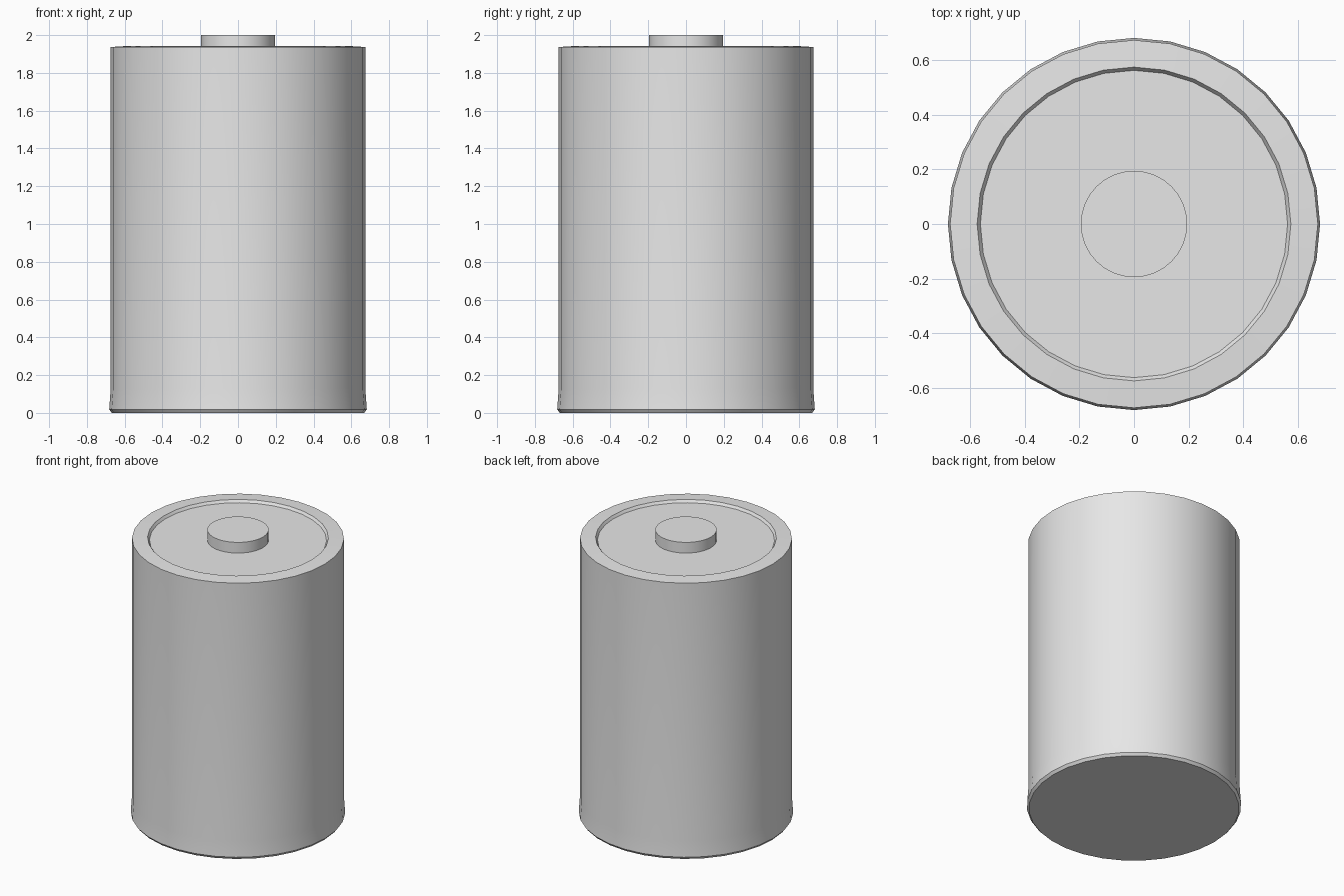
import bpy, bmesh, math

cube = bpy.data.objects.get("Cube")
if cube:
    bpy.data.objects.remove(cube, do_unlink=True)

SEGMENTS = 32

metal = bpy.data.materials.new("light_grey")
metal.use_nodes = True
GREY = (0.8, 0.8, 0.8, 1)
metal.diffuse_color = GREY
metal.node_tree.nodes["Principled BSDF"].inputs["Base Color"].default_value = GREY


def lathe(name, profile):
    """Turn (radius, height) points around z, capping both ends."""
    bm = bmesh.new()
    rings = []
    for r, z in profile:
        rings.append([bm.verts.new((r * math.cos(a), r * math.sin(a), z))
                      for a in (math.tau * i / SEGMENTS for i in range(SEGMENTS))])
    for low, high in zip(rings, rings[1:]):
        for i in range(SEGMENTS):
            j = (i + 1) % SEGMENTS
            bm.faces.new((low[i], low[j], high[j], high[i]))
    bm.faces.new(rings[0][::-1])
    bm.faces.new(rings[-1])
    mesh = bpy.data.meshes.new(name)
    bm.to_mesh(mesh)
    bm.free()
    mesh.materials.append(metal)
    obj = bpy.data.objects.new(name, mesh)
    bpy.context.collection.objects.link(obj)
    bpy.ops.object.select_all(action="DESELECT")
    obj.select_set(True)
    bpy.context.view_layer.objects.active = obj
    bpy.ops.object.shade_smooth_by_angle(angle=math.radians(30))
    return obj


# Casing: chamfered foot, slight flare, straight wall, rim and recessed top
lathe("battery_casing", [
    (0.668, 0.0), (0.682, 0.018), (0.674, 0.13), (0.674, 1.937),
    (0.575, 1.943), (0.563, 1.925),
])

# Raised terminal in the middle of the recess
lathe("terminal_button", [(0.195, 1.92), (0.195, 2.0)])
